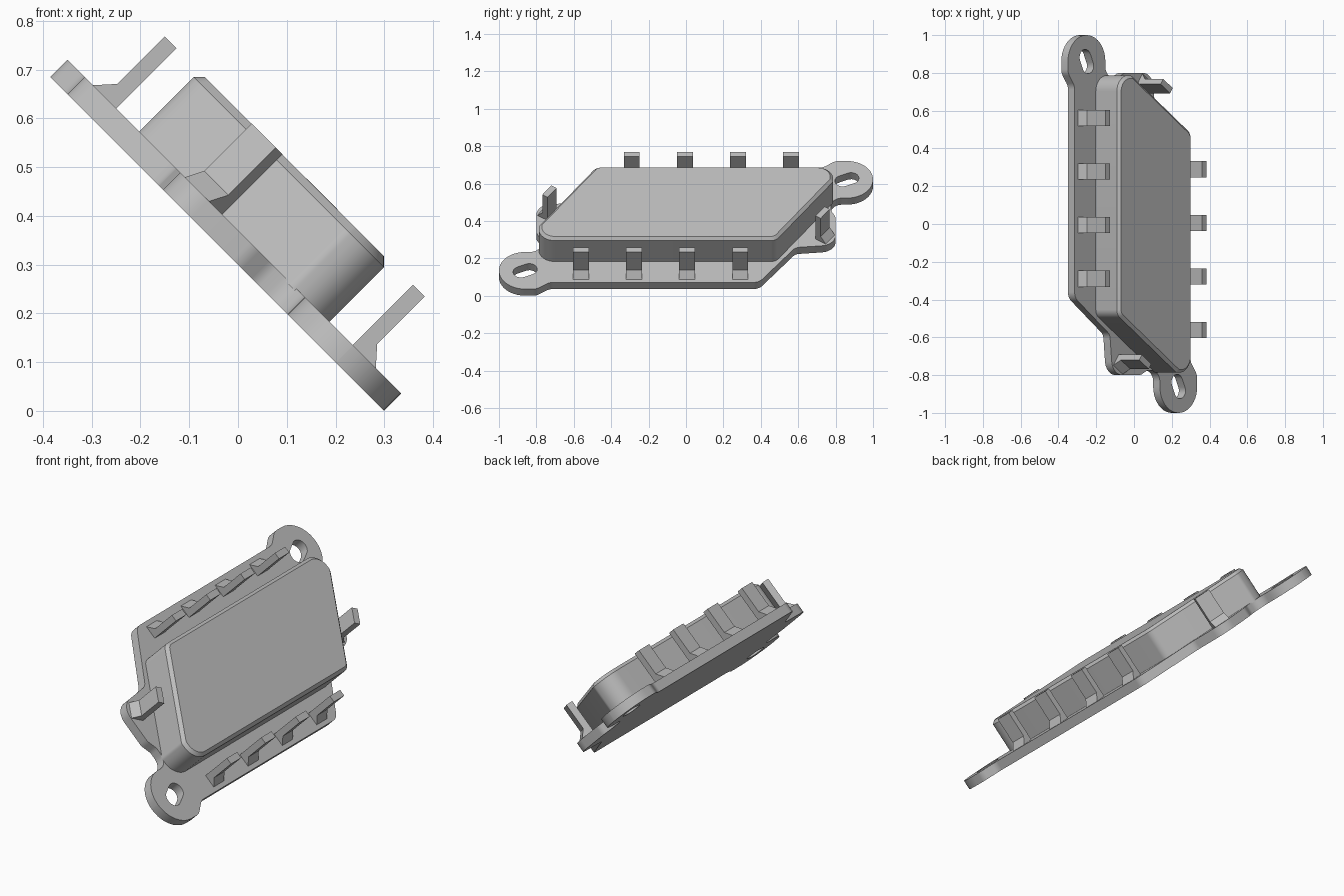
import bpy, bmesh, math
from mathutils import Matrix, Vector

if "Cube" in bpy.data.objects:
    bpy.data.objects.remove(bpy.data.objects["Cube"])

grey = bpy.data.materials.new("plain_grey")
grey.use_nodes = True
COLOUR = (0.5, 0.5, 0.5, 1)
grey.diffuse_color = COLOUR
grey.node_tree.nodes["Principled BSDF"].inputs["Base Color"].default_value = COLOUR

# The whole housing is laid out flat, then tilted by this frame
TILT = Matrix.Rotation(math.radians(45), 4, 'Y') @ Matrix.Translation((-0.2725, 0, 0.212))
PLATE_H = 0.05
TOP_H = 0.224


def finish(name, mesh):
    mesh.materials.clear()
    mesh.materials.append(grey)
    obj = bpy.data.objects.new(name, mesh)
    bpy.context.collection.objects.link(obj)
    obj.matrix_world = TILT
    bpy.ops.object.select_all(action='DESELECT')
    obj.select_set(True)
    bpy.context.view_layer.objects.active = obj
    bpy.ops.object.shade_smooth_by_angle(angle=math.radians(30))
    return obj


def half_turn(corners):
    """Complete an outline that repeats after half a turn."""
    return corners + [(-x, -y, r) for x, y, r in corners]


def rounded(corners, steps=10):
    """Replace each corner (x, y, radius) by a tangent arc."""
    out = []
    for i, (x, y, r) in enumerate(corners):
        p = Vector((x, y))
        a = (Vector(corners[i - 1][:2]) - p).normalized()
        b = (Vector(corners[(i + 1) % len(corners)][:2]) - p).normalized()
        half = a.angle(b) / 2
        centre = p + (a + b).normalized() * (r / math.sin(half))
        start = p + a * (r / math.tan(half)) - centre
        sweep = (math.pi - 2 * half) * (1 if a.cross(b) < 0 else -1)
        for k in range(steps + 1):
            out.append(centre + Matrix.Rotation(sweep * k / steps, 2) @ start)
    return out


def prism(outline, z0, z1):
    bm = bmesh.new()
    base = bm.faces.new([bm.verts.new((p[0], p[1], z0)) for p in outline])
    ext = bmesh.ops.extrude_face_region(bm, geom=[base])["geom"]
    bmesh.ops.translate(bm, vec=(0, 0, z1 - z0),
                        verts=[e for e in ext if isinstance(e, bmesh.types.BMVert)])
    bmesh.ops.recalc_face_normals(bm, faces=bm.faces)
    return bm


# Mounting plate: end ears, side lobes, two slanted slots
plate = rounded(half_turn([
    (-0.434, -0.39, 0.06), (-0.17, -0.585, 0.05), (-0.15, -0.80, 0.08),
    (0.06, -0.80, 0.06), (0.11, -0.775, 0.05), (0.204, -0.775, 0.06),
    (0.204, -1.0, 0.1395), (0.484, -1.0, 0.1395),
    (0.484, -0.80, 0.06), (0.434, -0.73, 0.06)]))


def slot(cx, cy, radius=0.042, reach=0.025, lean=math.radians(25), n=12):
    pts = []
    for side in (0, 1):
        for k in range(n + 1):
            t = math.pi * (side + k / n)
            x = radius * math.cos(t)
            y = radius * math.sin(t) + (reach if side == 0 else -reach)
            pts.append(Matrix.Rotation(lean, 2) @ Vector((x, y)) + Vector((cx, cy)))
    return pts


curve = bpy.data.curves.new("plate_outline", 'CURVE')
curve.dimensions = '2D'
curve.fill_mode = 'BOTH'
curve.extrude = PLATE_H / 2
for loop in (plate, slot(0.344, -0.86), slot(-0.344, 0.86)):
    spline = curve.splines.new('POLY')
    spline.points.add(len(loop) - 1)
    for point, p in zip(spline.points, loop):
        point.co = (p.x, p.y, 0, 1)
    spline.use_cyclic_u = True
helper = bpy.data.objects.new("plate_outline", curve)
bpy.context.collection.objects.link(helper)
bpy.context.view_layer.update()
mesh = bpy.data.meshes.new_from_object(
    helper.evaluated_get(bpy.context.evaluated_depsgraph_get()))
bpy.data.objects.remove(helper)
bm = bmesh.new()
bm.from_mesh(mesh)
bmesh.ops.remove_doubles(bm, verts=bm.verts, dist=1e-5)
bmesh.ops.translate(bm, vec=(0, 0, PLATE_H / 2), verts=bm.verts)
bmesh.ops.recalc_face_normals(bm, faces=bm.faces)
bm.to_mesh(mesh)
bm.free()
finish("mounting_plate", mesh)

# Raised body with two long cut corners and a narrow top chamfer
body = rounded(half_turn([
    (-0.276, -0.48, 0.05), (0.17, -0.787, 0.03), (0.276, -0.787, 0.085)]), 8)
bm = prism(body, PLATE_H - 0.005, TOP_H)
rim = [e for e in bm.edges if all(v.co.z > TOP_H - 0.001 for v in e.verts)]
bmesh.ops.bevel(bm, geom=rim, offset=0.016, segments=1, affect='EDGES')
mesh = bpy.data.meshes.new("body")
bm.to_mesh(mesh)
bm.free()
finish("body", mesh)

# Clip: upright blade with a sloped gusset on its outer foot
FOOT = PLATE_H - 0.002
CLIP = [(-0.017, FOOT), (0.052, FOOT), (0.017, 0.087), (0.017, 0.225), (-0.017, 0.225)]


def clip(name, x, y, turn):
    bm = prism(CLIP, -0.0425, 0.0425)
    # stand the profile up, then turn its gusset outward
    place = (Matrix.Translation((x, y, 0)) @ Matrix.Rotation(turn, 4, 'Z')
             @ Matrix.Rotation(math.pi / 2, 4, 'X'))
    bmesh.ops.transform(bm, matrix=place, verts=bm.verts)
    mesh = bpy.data.meshes.new(name)
    bm.to_mesh(mesh)
    bm.free()
    finish(name, mesh)


for side, label, turn in ((1, "lower", 0), (-1, "upper", math.pi)):
    for i in range(4):
        clip(f"{label}_clip_{i + 1}", side * 0.36, side * (-0.562 + 0.284 * i), turn)
    clip(f"{label}_end_clip", side * 0.08, side * 0.73, turn + math.radians(55.5))
